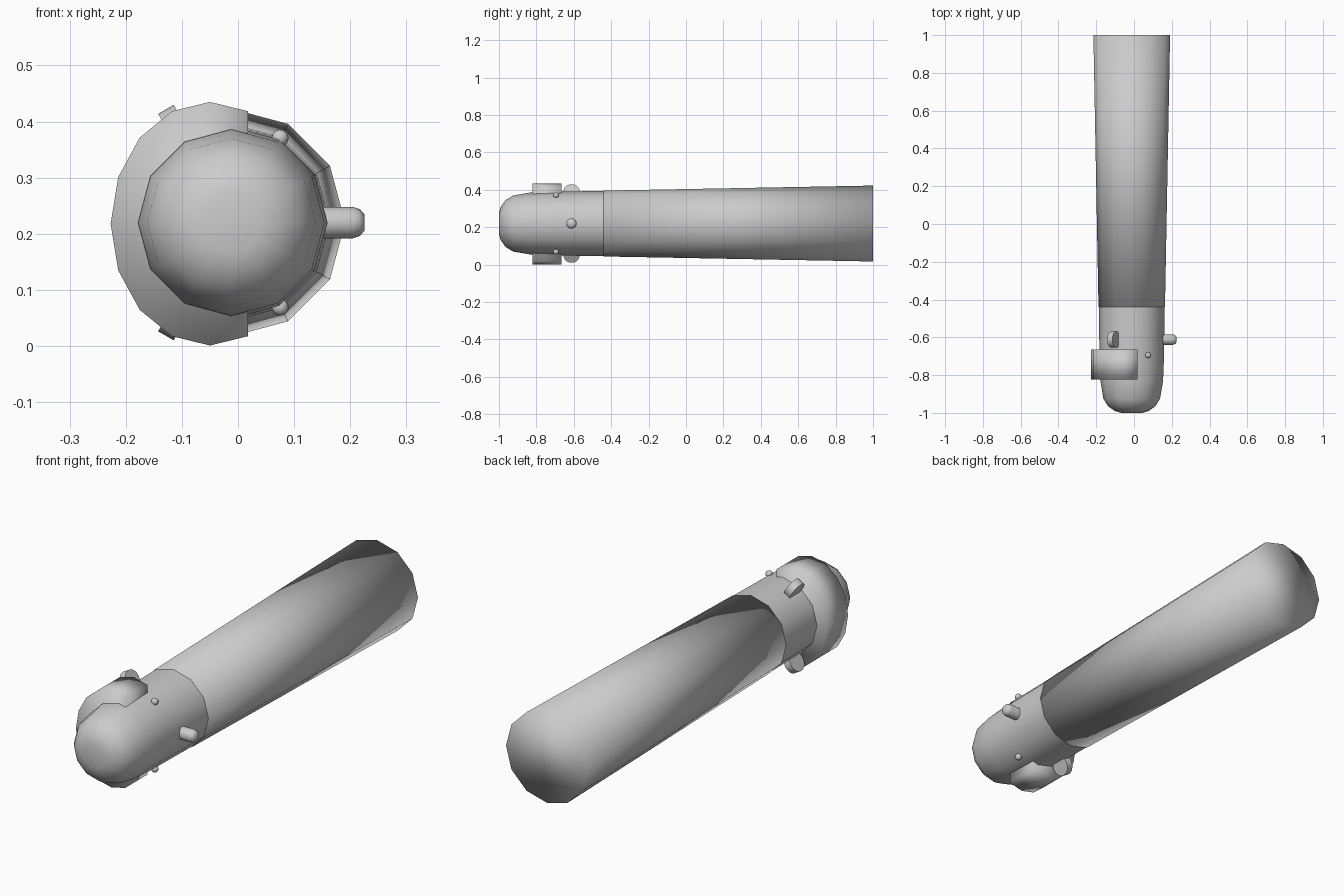
import bpy, bmesh, math
from mathutils import Matrix, Vector

if "Cube" in bpy.data.objects:
    bpy.data.objects.remove(bpy.data.objects["Cube"])

CX, CZ = -0.012, 0.22  # long axis of the body

grey = bpy.data.materials.new("light_grey")
grey.diffuse_color = (0.6, 0.6, 0.6, 1)
grey.use_nodes = True
grey.node_tree.nodes["Principled BSDF"].inputs["Base Color"].default_value = grey.diffuse_color


def finish(name, bm, matrix=Matrix(), angle=None):
    """Turn a bmesh into a smooth-shaded object."""
    bm.transform(matrix)
    bmesh.ops.recalc_face_normals(bm, faces=bm.faces)
    for f in bm.faces:
        f.smooth = True
    if angle:
        for e in bm.edges:
            e.smooth = e.calc_face_angle(0) < math.radians(angle)
    me = bpy.data.meshes.new(name)
    bm.to_mesh(me)
    bm.free()
    me.materials.append(grey)
    ob = bpy.data.objects.new(name, me)
    bpy.context.collection.objects.link(ob)
    return ob


def lathe(name, profile, sides, matrix, angle=None):
    """Closed solid of revolution about local z from (height, radius) pairs."""
    bm = bmesh.new()
    rings = [[bm.verts.new((r * math.cos(2 * math.pi * i / sides),
                            r * math.sin(2 * math.pi * i / sides), h))
              for i in range(sides)] for h, r in profile]
    for a, b in zip(rings, rings[1:]):
        for i in range(sides):
            j = (i + 1) % sides
            bm.faces.new((a[i], a[j], b[j], b[i]))
    bm.faces.new(rings[0])
    bm.faces.new(rings[-1])
    return finish(name, bm, matrix, angle)


def around(degrees, radius, y):
    """Frame on the body whose local z points outward at the given angle."""
    a = math.radians(degrees)
    out = Vector((math.cos(a), 0, math.sin(a)))
    side = Vector((0, 1, 0))
    m = Matrix((side.cross(out), side, out)).transposed().to_4x4()
    m.translation = Vector((CX, y, CZ)) + out * radius
    return m


along_y = Matrix.Translation((CX, 0, CZ)) @ Matrix.Rotation(-math.pi / 2, 4, 'X')

# Rounded front body
lathe("body", [(-1, 0.055), (-0.99, 0.09), (-0.965, 0.125), (-0.925, 0.15),
               (-0.83, 0.166), (-0.70, 0.171), (-0.435, 0.174)],
      12, along_y, 60)

# Long flared rear section
lathe("flared_tube", [(-0.44, 0.176), (1, 0.203)], 12, along_y)

# Partial oval collar round the left side
bm = bmesh.new()
ends = []
for y in (-0.822, -0.665):
    ends.append([bm.verts.new((-0.05 + 0.177 * math.cos(math.radians(a)), y,
                               0.218 + 0.217 * math.sin(math.radians(a))))
                 for a in [67.5 + 22.5 * k for k in range(11)]])
front, back = ends
for i in range(11):
    j = (i + 1) % 11
    bm.faces.new((front[i], front[j], back[j], back[i]))
bm.faces.new(front)
bm.faces.new(back)
finish("collar", bm)

# Round peg on the right
lathe("side_peg", [(-0.04, 0.028), (0.045, 0.028), (0.057, 0.024), (0.065, 0.015)],
      16, around(0, 0.172, -0.612), 60)

# Thin upright discs sunk into the body
for n, deg in (("upper", 120), ("lower", 240)):
    lathe(n + "_disc", [(-0.016, 0.043), (0.016, 0.043)], 20,
          around(deg, 0.19, -0.612) @ Matrix.Rotation(math.pi / 2, 4, 'Y'), 50)

# Small round studs
for n, deg in (("upper", 60), ("lower", -60)):
    bm = bmesh.new()
    bmesh.ops.create_uvsphere(bm, u_segments=16, v_segments=10, radius=0.015)
    finish(n + "_stud", bm, around(deg, 0.174, -0.695))
